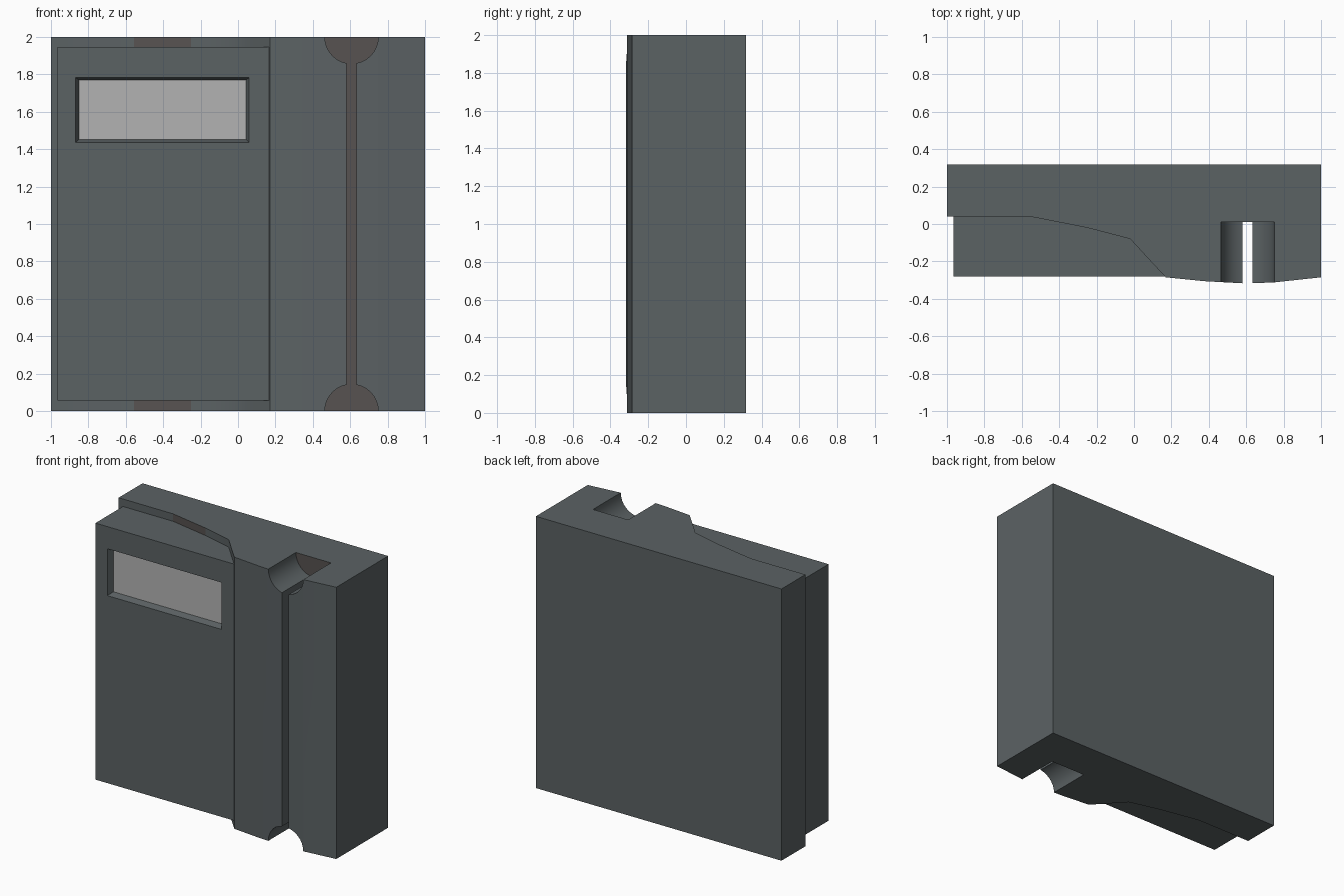
import bpy, bmesh, math
from mathutils import Matrix

if "Cube" in bpy.data.objects:
    bpy.data.objects.remove(bpy.data.objects["Cube"])


def material(name, rgb):
    m = bpy.data.materials.new(name)
    m.diffuse_color = (*rgb, 1)
    m.use_nodes = True
    m.node_tree.nodes["Principled BSDF"].inputs["Base Color"].default_value = m.diffuse_color
    return m


slate = material("slate", (0.105, 0.122, 0.127))
brown = material("dark_floor", (0.095, 0.085, 0.082))
pale = material("window_grey", (0.45, 0.45, 0.45))


def finish(bm, name, mat=None):
    bmesh.ops.recalc_face_normals(bm, faces=bm.faces)
    mesh = bpy.data.meshes.new(name)
    bm.to_mesh(mesh)
    bm.free()
    ob = bpy.data.objects.new(name, mesh)
    bpy.context.collection.objects.link(ob)
    if mat:
        mesh.materials.append(mat)
    return ob


def prism(name, profile, z0, z1, mat):
    bm = bmesh.new()
    face = bm.faces.new([bm.verts.new((x, y, z0)) for x, y in profile])
    ext = bmesh.ops.extrude_face_region(bm, geom=[face])
    for v in ext["geom"]:
        if isinstance(v, bmesh.types.BMVert):
            v.co.z = z1
    return finish(bm, name, mat)


def frustum(name, front, back, y0, y1):
    """Box along y; front and back are (x0, x1, z0, z1)."""
    bm = bmesh.new()
    rings = []
    for (xa, xb, za, zb), y in ((front, y0), (back, y1)):
        rings.append([bm.verts.new((x, y, z)) for x, z in
                      ((xa, za), (xb, za), (xb, zb), (xa, zb))])
    for r in rings:
        bm.faces.new(r)
    a, b = rings
    for i in range(4):
        j = (i + 1) % 4
        bm.faces.new((a[i], a[j], b[j], b[i]))
    return finish(bm, name)


def cylinder_y(name, x, z, r, y0, y1):
    bm = bmesh.new()
    bmesh.ops.create_cone(bm, cap_ends=True, segments=32, radius1=r, radius2=r,
                          depth=y1 - y0,
                          matrix=Matrix.Translation((x, (y0 + y1) / 2, z))
                          @ Matrix.Rotation(math.pi / 2, 4, 'X'))
    return finish(bm, name)


def cut(ob, cutters):
    for c in cutters:
        mod = ob.modifiers.new("cut", 'BOOLEAN')
        mod.operation, mod.solver, mod.object = 'DIFFERENCE', 'EXACT', c
    deps = bpy.context.evaluated_depsgraph_get()
    mesh = bpy.data.meshes.new_from_object(ob.evaluated_get(deps))
    ob.modifiers.clear()
    ob.data = mesh
    for c in cutters:
        bpy.data.objects.remove(c)


def paint_floor(ob, y, mat):
    """Colour the front-facing faces lying at depth y."""
    ob.data.materials.clear()
    ob.data.materials.append(slate)
    ob.data.materials.append(mat)
    for p in ob.data.polygons:
        p.material_index = int(abs(p.center.y - y) < 0.002 and p.normal.y < -0.9)


def smooth(ob):
    bpy.ops.object.select_all(action='DESELECT')
    ob.select_set(True)
    bpy.context.view_layer.objects.active = ob
    bpy.ops.object.shade_smooth_by_angle(angle=math.radians(35))


# Case: curved recess on the left, shallow bulge on the right
curve = [(-0.556, 0.04), (-0.25, -0.02), (-0.02, -0.08), (0.09, -0.2), (0.17, -0.285)]
bulge = [(0.38, -0.306), (0.6, -0.318), (0.75, -0.312), (1, -0.285)]
case = prism("case", [(-1, 0.318), (-1, 0.04)] + curve + bulge + [(1, 0.318)], 0, 2, slate)

# Slot with a half-round notch at each end
FLOOR = 0.01
slot = (0.58, 0.633, -0.1, 2.1)
cut(case, [frustum("slot_cutter", slot, slot, -0.5, FLOOR)] +
    [cylinder_y("notch_cutter", 0.607, z, 0.143, -0.5, FLOOR) for z in (0, 2)])
paint_floor(case, FLOOR, brown)
smooth(case)

# Door filling the curved recess, with a sloped window
FRONT, DEPTH = -0.28, 0.045
door = prism("door", [(-0.965, FRONT), (-0.965, 0.04)] + curve[:-1] + [(0.166, FRONT)],
             0.057, 1.945, slate)
cut(door, [frustum("window_cutter", (-0.868, 0.06, 1.437, 1.782),
                   (-0.85, 0.042, 1.453, 1.77), FRONT, FRONT + DEPTH)])
paint_floor(door, FRONT + DEPTH, pale)
smooth(door)
